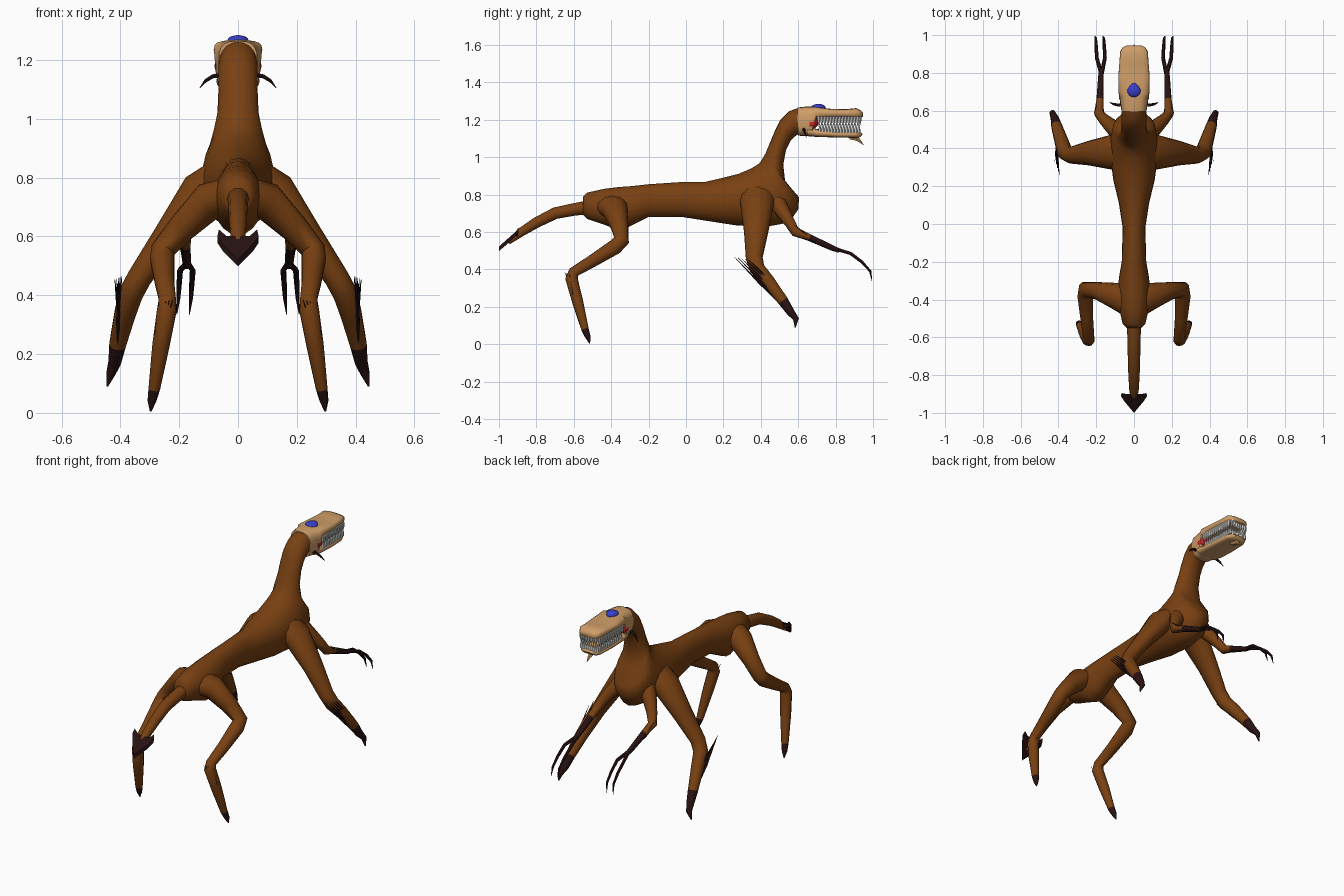
import bpy, bmesh, math
from mathutils import Vector

if "Cube" in bpy.data.objects:
    bpy.data.objects.remove(bpy.data.objects["Cube"])


def material(name, rgb):
    m = bpy.data.materials.new(name)
    m.use_nodes = True
    m.diffuse_color = (*rgb, 1)
    bsdf = m.node_tree.nodes["Principled BSDF"]
    bsdf.inputs["Base Color"].default_value = (*rgb, 1)
    bsdf.inputs["Roughness"].default_value = 0.8
    return m


BROWN = material("brown hide", (.19, .052, .006))
DARK = material("dark claw", (.022, .006, .006))
TAN = material("tan bone", (.62, .34, .14))
BLUE = material("blue eye", (.04, .05, .6))
RED = material("red mouth", (.55, .02, .02))
WHITE = material("white teeth", (.85, .85, .82))


def finish(name, bm, mats, smooth=50):
    bmesh.ops.recalc_face_normals(bm, faces=bm.faces[:])
    me = bpy.data.meshes.new(name)
    bm.to_mesh(me)
    bm.free()
    ob = bpy.data.objects.new(name, me)
    bpy.context.collection.objects.link(ob)
    for m in mats:
        me.materials.append(m)
    if smooth:
        bpy.ops.object.select_all(action='DESELECT')
        ob.select_set(True)
        bpy.context.view_layer.objects.active = ob
        bpy.ops.object.shade_smooth_by_angle(angle=math.radians(smooth))
    return ob


def skin(bm, rings, dark_from=999):
    """Bridge rings of points with quads and cap both ends."""
    vs = [[bm.verts.new(p) for p in r] for r in rings]
    n = len(vs[0])
    for i, (a, b) in enumerate(zip(vs, vs[1:])):
        for k in range(n):
            f = bm.faces.new((a[k], a[(k + 1) % n], b[(k + 1) % n], b[k]))
            f.material_index = int(i >= dark_from)
    bm.faces.new(vs[0])
    bm.faces.new(vs[-1]).material_index = int(dark_from < 999)


def tube(bm, pts, n=10, dark_from=999):
    """Limb along (x, y, z, radius[, radius along y]) points."""
    P = [Vector(p[:3]) for p in pts]
    rings, u, old = [], Vector((0, 1, 0)), None
    for i, p in enumerate(pts):
        a = (P[i] - P[i - 1]).normalized() if i else Vector()
        b = (P[i + 1] - P[i]).normalized() if i < len(P) - 1 else Vector()
        t = (a + b).normalized()
        if old is None:
            u = Vector((1, 0, 0)) if abs(t.y) > .8 else u
        else:
            u = old.rotation_difference(t) @ u
        u = (u - t * u.dot(t)).normalized()
        v, old = t.cross(u), t
        ru, rv = p[-1], p[3]
        rings.append([P[i] + u * ru * math.cos(2 * math.pi * k / n)
                      + v * rv * math.sin(2 * math.pi * k / n) for k in range(n)])
    skin(bm, rings, dark_from)


def loft(bm, sections, n=20, power=1.0):
    """Symmetric form through (top y, top z, bottom y, bottom z, half width)."""
    def bend(c):
        return math.copysign(abs(c) ** power, c)
    rings = []
    for ty, tz, by, bz, w in sections:
        top, bot = Vector((0, ty, tz)), Vector((0, by, bz))
        ring = []
        for k in range(n):
            a = 2 * math.pi * k / n
            q = (top + bot) / 2 + (top - bot) / 2 * bend(math.cos(a))
            ring.append(q + Vector((w * bend(math.sin(a)), 0, 0)))
        rings.append(ring)
    skin(bm, rings)


def flip(pts, s):
    return [(p[0] * s, *p[1:]) for p in pts]


# Body, chest and neck in one sweep
bm = bmesh.new()
loft(bm, [(-.55, .79, -.55, .69, .04), (-.53, .81, -.53, .67, .06), (-.44, .83, -.44, .64, .08),
          (-.36, .84, -.35, .605, .085), (-.29, .845, -.28, .64, .08), (-.2, .855, -.2, .68, .065),
          (-.02, .867, -.02, .68, .06), (.1, .867, .12, .658, .08), (.2, .89, .27, .635, .11),
          (.28, .91, .43, .628, .125), (.35, .94, .55, .65, .125), (.39, .965, .6, .72, .115),
          (.405, .985, .605, .785, .1), (.425, 1.02, .53, .87, .085), (.45, 1.08, .52, .96, .07),
          (.475, 1.14, .535, 1.04, .067), (.505, 1.2, .56, 1.09, .067), (.55, 1.245, .58, 1.11, .067),
          (.605, 1.265, .605, 1.125, .064)])
finish("body_and_neck", bm, [BROWN])

# Tail and its blade
bm = bmesh.new()
tube(bm, [(0, -.5, .735, .04), (0, -.6, .72, .035), (0, -.7, .7, .033), (0, -.8, .65, .03),
          (0, -.88, .6, .025), (0, -.95, .545, .014)])
finish("tail", bm, [BROWN])
bm = bmesh.new()
outline = [(0, .9, .585), (.04, .9, .59), (.065, .895, .612), (.07, .91, .59), (.05, .94, .56), (0, 1, .51)]
full = outline + [(-x, y, z) for x, y, z in outline[-2:0:-1]]
skin(bm, [[Vector((x, -y, z + o)) for x, y, z in full] for o in (-.012, .012)])
finish("tail_blade", bm, [DARK], 0)

# Limbs on both sides
for side, s in (("left", 1), ("right", -1)):
    bm = bmesh.new()
    tube(bm, flip([(.03, -.4, .74, .06, .09), (.1, -.38, .72, .065, .07), (.19, -.355, .63, .05, .048),
                   (.255, -.345, .555, .042), (.258, -.38, .52, .042), (.25, -.5, .445, .034),
                   (.24, -.6, .385, .03), (.242, -.612, .35, .034), (.262, -.58, .23, .03),
                   (.285, -.54, .08, .02), (.293, -.525, .04, .015), (.297, -.515, .005, .003)], s),
         12, 9)
    finish(side + "_hind_leg", bm, [BROWN, DARK])

    bm = bmesh.new()
    tube(bm, flip([(.05, .38, .8, .07, .1), (.13, .38, .75, .07, .09), (.24, .375, .6, .05, .065),
                   (.335, .365, .46, .042, .045), (.365, .38, .405, .042), (.385, .44, .335, .037),
                   (.41, .52, .23, .029), (.42, .56, .17, .022), (.432, .588, .135, .016),
                   (.445, .584, .09, .003)], s), 12, 6)
    finish(side + "_fore_leg", bm, [BROWN, DARK])

    bm = bmesh.new()
    tube(bm, flip([(.07, .48, .77, .05), (.11, .51, .72, .042), (.16, .555, .65, .03),
                   (.185, .585, .6, .026), (.18, .66, .57, .019), (.175, .78, .515, .015),
                   (.172, .82, .5, .012)], s), 10, 4)
    finish(side + "_small_arm", bm, [BROWN, DARK])

    # Two long hooked fingers
    bm = bmesh.new()
    for dx in (-.018, .025):
        tube(bm, flip([(.172, .79, .512, .011), (.172 + dx, .88, .485, .01), (.175 + dx, .94, .44, .009),
                       (.178 + dx, .985, .39, .007), (.183 + dx, .995, .335, .001)], s), 6)
    finish(side + "_fingers", bm, [DARK])

    # Rows of thin quills behind each limb
    bm = bmesh.new()
    for i in range(5):
        d = i * .012
        tube(bm, flip([(.285, -.55, .12 + d, .004), (.255 + d / 2, -.605, .27, .005),
                       (.222 + d, -.648 + d / 2, .385 - d / 4, .001)], s), 4)
        tube(bm, flip([(.41 + d / 8, .51, .21 + d / 2, .004), (.408, .39 + d, .33 + d / 2, .006),
                       (.395 + d / 2, .26 + d * 1.5, .465 - d / 4, .001)], s), 4)
    for i in range(3):
        tube(bm, flip([(.18, .78, .515, .003), (.192, .66, .555 + i * .008, .005),
                       (.195 + i * .008, .565 + i * .01, .595 + i * .02, .001)], s), 4)
    finish(side + "_quills", bm, [DARK], 0)

    # Curved whisker horn behind the jaw
    bm = bmesh.new()
    tube(bm, flip([(.055, .63, 1.15, .009), (.085, .63, 1.145, .008), (.11, .635, 1.13, .006),
                   (.13, .645, 1.105, .001)], s), 6)
    finish(side + "_whisker", bm, [DARK])

# Skull with upper jaw
bm = bmesh.new()
loft(bm, [(.595, 1.265, .6, 1.115, .066), (.64, 1.27, .64, 1.112, .073), (.675, 1.27, .675, 1.115, .078),
          (.69, 1.268, .7, 1.205, .082), (.78, 1.258, .78, 1.21, .083), (.86, 1.257, .86, 1.21, .077),
          (.91, 1.262, .915, 1.207, .073), (.935, 1.25, .935, 1.21, .06), (.945, 1.238, .945, 1.215, .04)],
     power=.65)
finish("skull", bm, [TAN])

# Lower jaw and chin spike
bm = bmesh.new()
loft(bm, [(.65, 1.165, .65, 1.112, .07), (.7, 1.15, .7, 1.108, .074), (.8, 1.138, .8, 1.105, .072),
          (.9, 1.138, .9, 1.103, .066), (.93, 1.135, .92, 1.103, .055), (.945, 1.125, .935, 1.11, .035)],
     power=.65)
tube(bm, [(0, .88, 1.112, .02), (0, .92, 1.095, .012), (0, .95, 1.065, .001)], 6)
finish("lower_jaw", bm, [TAN])

bm = bmesh.new()
loft(bm, [(.66, 1.205, .66, 1.15, .078), (.69, 1.206, .69, 1.155, .08), (.705, 1.2, .705, 1.17, .06)],
     power=.6)
finish("mouth_lining", bm, [RED])

# Teeth along both jaws
bm = bmesh.new()


def tooth(x, y, z, tip):
    tube(bm, [(x, y, z, .009), (x, y, (z + tip) / 2, .007), (x, y, tip, .001)], 6)


for i in range(14):
    y = .71 + i * .016
    for s in (-1, 1):
        tooth(s * (.072 - i * .0008), y, 1.216, 1.165)
        tooth(s * (.064 - i * .0008), y + .006, 1.13, 1.178)
for i in range(-3, 4):
    tooth(i * .016, .93, 1.218, 1.17)
    tooth(i * .013, .925, 1.128, 1.172)
finish("teeth", bm, [WHITE])

# Single eye on top of the skull
bm = bmesh.new()
bmesh.ops.create_uvsphere(bm, u_segments=16, v_segments=10, radius=1)
for v in bm.verts:
    taper = 1 - .35 * max(v.co.y, 0)
    v.co = Vector((v.co.x * .036 * taper, .708 + v.co.y * .038, 1.266 + v.co.z * .019))
finish("eye", bm, [BLUE])
